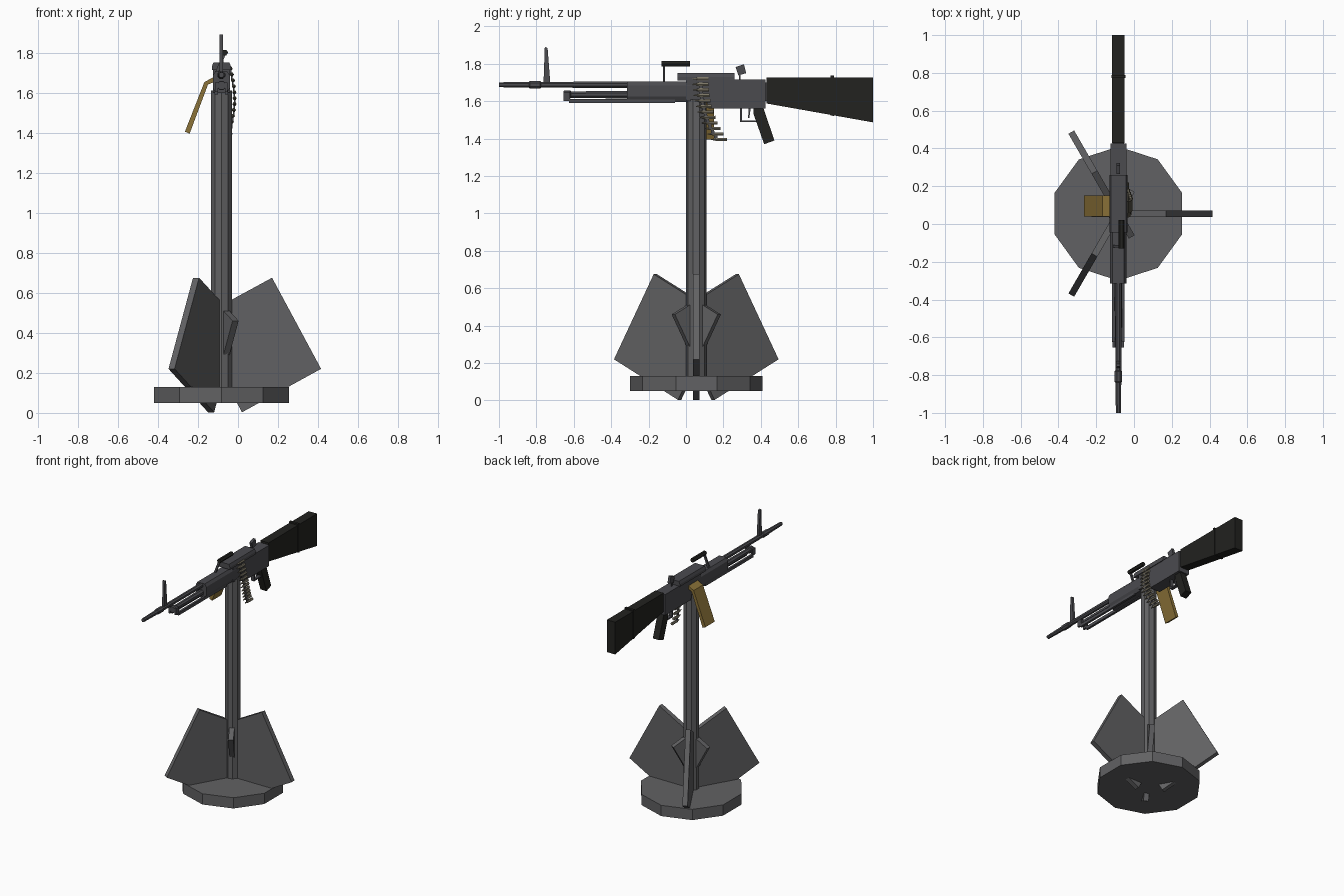
import bpy, bmesh
from math import sin, cos, pi, radians
from mathutils import Vector, Matrix

if "Cube" in bpy.data.objects:
    bpy.data.objects.remove(bpy.data.objects["Cube"])

CX, CY = -0.083, 0.055   # column axis; CX is also the gun's centre plane


def material(name, rgb):
    m = bpy.data.materials.new(name)
    m.diffuse_color = (*rgb, 1)
    m.use_nodes = True
    m.node_tree.nodes["Principled BSDF"].inputs["Base Color"].default_value = m.diffuse_color
    return m


STEEL = material("stand_steel", (0.12, 0.12, 0.125))
GUN = material("gun_metal", (0.07, 0.07, 0.078))
BLACK = material("black_grip", (0.016, 0.016, 0.014))
BRASS = material("feed_gold", (0.26, 0.17, 0.04))
ROUND = material("round_metal", (0.2, 0.18, 0.13))


def loft(name, rings, mat):
    """Closed skin through rings that share a vertex count."""
    bm = bmesh.new()
    vs = [[bm.verts.new(p) for p in ring] for ring in rings]
    n = len(vs[0])
    for a, b in zip(vs, vs[1:]):
        for i in range(n):
            j = (i + 1) % n
            bm.faces.new((a[i], a[j], b[j], b[i]))
    bm.faces.new(vs[0])
    bm.faces.new(vs[-1])
    bmesh.ops.recalc_face_normals(bm, faces=bm.faces)
    me = bpy.data.meshes.new(name)
    bm.to_mesh(me)
    bm.free()
    me.materials.append(mat)
    ob = bpy.data.objects.new(name, me)
    bpy.context.collection.objects.link(ob)
    return ob


def side(name, pts, width, mat, x=CX):
    """(y, z) profile extruded across x."""
    return loft(name, [[(x + s * width / 2, y, z) for y, z in pts] for s in (-1, 1)], mat)


def box(name, y0, y1, z0, z1, width, mat, x=CX):
    return side(name, [(y0, z0), (y1, z0), (y1, z1), (y0, z1)], width, mat, x)


def column(name, z0, z1, r, n, mat):
    return loft(name, [[(CX + r * sin(2 * pi * i / n), CY + r * cos(2 * pi * i / n), z)
                        for i in range(n)] for z in (z0, z1)], mat)


def turned(name, x, z, stations, n, mat):
    """Round part along y from (y, radius) stations."""
    return loft(name, [[(x + r * sin(2 * pi * (i + .5) / n), y, z + r * cos(2 * pi * (i + .5) / n))
                        for i in range(n)] for y, r in stations], mat)


# Stand: ten-sided foot and post
column("base_disc", 0.05, 0.13, 0.355, 10, STEEL)
column("post", 0.06, 1.61, 0.055, 10, STEEL)

# Three tilted rectangular fins that pass through the post
fin = [(0.253, 0.675), (0.498, 0.22), (0.103, 0.003), (-0.142, 0.46)]
for k in range(3):
    ob = loft(f"fin_{k + 1}", [[(r, t, z) for r, z in fin] for t in (-0.0175, 0.0175)], STEEL)
    ob.data.transform(Matrix.Translation((CX, CY, 0)) @ Matrix.Rotation(k * 2 * pi / 3, 4, 'Z'))

# Receiver, top cover and handguard
side("receiver", [(0.0, 1.60), (0.11, 1.60), (0.12, 1.56), (0.425, 1.56), (0.425, 1.715), (0, 1.715)],
     0.085, GUN)
loft("top_cover", [[(CX + s * w, y, z) for s, y in ((-1, -0.045), (1, -0.045), (1, 0.26), (-1, 0.26))]
                   for z, w in ((1.712, 0.048), (1.73, 0.048), (1.75, 0.04))], GUN)
hg = [(-0.028, 1.597), (0.028, 1.597), (0.043, 1.625), (0.043, 1.685), (0.03, 1.705),
      (-0.03, 1.705), (-0.043, 1.685), (-0.043, 1.625)]
loft("handguard", [[(CX + x, y, z) for x, z in hg] for y in (-0.315, 0.04)], GUN)

# Barrel with muzzle collar, gas tube, folded support legs
turned("barrel", CX, 1.688, [(-1.0, 0.014), (-0.84, 0.017), (-0.835, 0.021), (-0.78, 0.021),
                             (-0.775, 0.017), (-0.3, 0.018)], 8, GUN)
turned("gas_tube", CX, 1.635, [(-0.655, 0.022), (-0.65, 0.024), (-0.62, 0.024), (-0.615, 0.019),
                               (-0.3, 0.022)], 8, GUN)
for s, label in ((-1, "left"), (1, "right")):
    box(f"folded_leg_{label}", -0.625, -0.06, 1.59, 1.612, 0.016, GUN, CX + s * 0.026)
    box(f"leg_cap_{label}", -0.655, -0.62, 1.602, 1.65, 0.014, GUN, CX + s * 0.024)

# Sights
side("front_sight", [(-0.762, 1.69), (-0.725, 1.69), (-0.74, 1.885), (-0.755, 1.89)], 0.018, GUN)
side("rear_sight", [(0.265, 1.782), (0.31, 1.798), (0.322, 1.75), (0.28, 1.738)], 0.02, GUN)
box("rear_sight_stem", 0.283, 0.292, 1.70, 1.76, 0.008, GUN)

# Carry handle on a leaning stem
turned("carry_handle", -0.066, 1.80, [(-0.13, 0.016), (0.022, 0.016)], 6, BLACK)
loft("handle_stem", [[(x + dx, -0.118 + dy, z) for dx, dy in ((-.008, -.006), (.008, -.006), (.008, .006), (-.008, .006))]
                     for x, z in ((-0.11, 1.69), (-0.066, 1.80))], GUN)

# Stock with strap band
side("stock", [(0.43, 1.588), (1.0, 1.487), (1.0, 1.727), (0.43, 1.727)], 0.068, BLACK)
side("stock_band", [(0.772, 1.524), (0.79, 1.521), (0.79, 1.737), (0.772, 1.737)], 0.074, BLACK)
box("stock_joint", 0.42, 0.435, 1.6, 1.70, 0.06, GUN)

# Pistol grip and trigger guard
side("pistol_grip", [(0.36, 1.535), (0.36, 1.565), (0.413, 1.565), (0.473, 1.39), (0.418, 1.37)], 0.05, BLACK)
box("guard_front", 0.29, 0.30, 1.49, 1.565, 0.024, GUN)
box("guard_bottom", 0.29, 0.385, 1.488, 1.498, 0.024, GUN)
side("trigger", [(0.335, 1.565), (0.347, 1.565), (0.338, 1.51), (0.332, 1.51)], 0.01, GUN)

# Bent feed chute hanging on the left
chute = [(-0.125, 1.676), (-0.168, 1.652), (-0.265, 1.405), (-0.242, 1.394), (-0.15, 1.64), (-0.125, 1.65)]
loft("feed_chute", [[(x, y, z) for x, z in chute] for y in (0.04, 0.15)], BRASS)

# Belt of rounds curving down the right side, trailing backwards
COUNT = 12
for i in range(COUNT):
    t = i / (COUNT - 1)
    x = -0.037 + 0.02 * sin(pi * min(1, t * 1.1))
    y = 0.035 + 0.10 * t ** 2.2
    z = 1.72 - 0.325 * t
    turned(f"round_{i + 1}", x, z, [(y, 0.003), (y + 0.02, 0.006), (y + 0.024, 0.0095),
                                    (y + 0.085, 0.0105)], 6, ROUND)
    if i < COUNT - 1:
        side(f"belt_link_{i + 1}", [(y + 0.032, z), (y + 0.05, z), (y + 0.054, z - 0.03), (y + 0.036, z - 0.03)],
             0.008, GUN, x)
